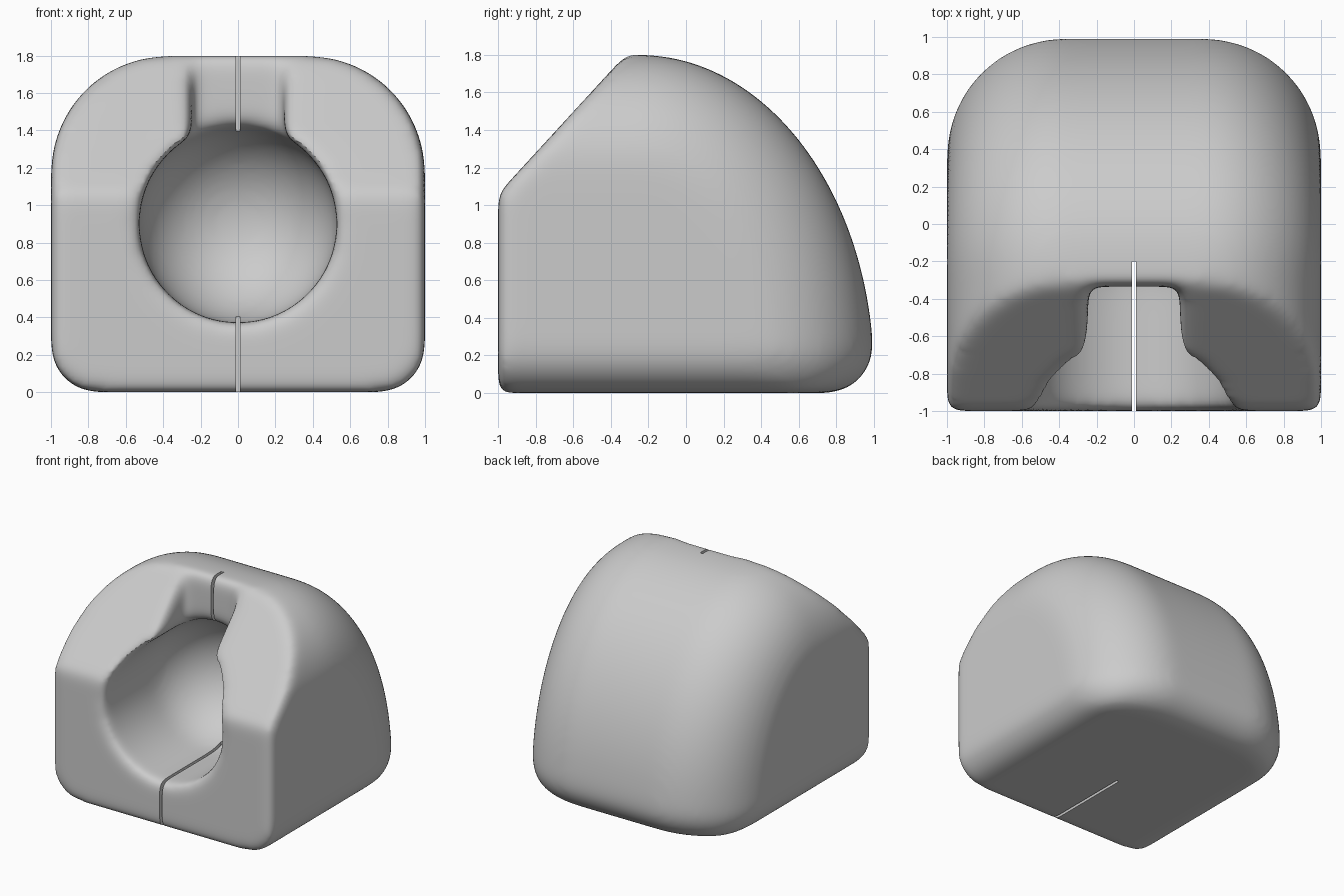
import bpy, bmesh
from math import sin, cos, pi, sqrt, hypot
from mathutils import Matrix, Vector

if "Cube" in bpy.data.objects:
    bpy.data.objects.remove(bpy.data.objects["Cube"], do_unlink=True)

SHOULDER, FOOT = 0.63, 0.25      # rounding radii of the upper and lower edges
STEPS = 16


def make_object(name, bm):
    bmesh.ops.recalc_face_normals(bm, faces=bm.faces)
    mesh = bpy.data.meshes.new(name)
    bm.to_mesh(mesh)
    bm.free()
    obj = bpy.data.objects.new(name, mesh)
    bpy.context.collection.objects.link(obj)
    return obj


def inset(x, radius):
    """How far an edge rounding pulls the outline in at this x."""
    t = min(max(0, abs(x) - (1 - radius)), radius)
    return radius - sqrt(max(0, radius ** 2 - t ** 2))


def slice_outline(x):
    """Side outline: flat front, sloped brow, curved back, rounded foot."""
    d, floor = inset(x, SHOULDER), inset(x, FOOT)
    top = 1.8 - d
    pts = [(-1, floor), (-1, 1.06), (-1 + (top - 1.06) / 1.09, top)]
    a, b, low = 1.25, 1.7, 0.09
    for i in range(25):
        t = pi / 2 + (low - pi / 2) * i / 24
        ny, nz = cos(t) / a, sin(t) / b
        n = hypot(ny, nz)
        pts.append((-0.25 + a * cos(t) - d * ny / n, 0.1 + b * sin(t) - d * nz / n))
    back, high = pts[-1]
    for i in range(1, 9):
        t = pi / 2 * i / 8
        pts.append((back - FOOT * (1 - cos(t)), high - (high - floor) * sin(t)))
    return [Vector((x, y, z)) for y, z in pts]


def box(name, low, high):
    bm = bmesh.new()
    low, high = Vector(low), Vector(high)
    bmesh.ops.create_cube(bm, size=1, matrix=Matrix.Translation((low + high) / 2)
                          @ Matrix.Diagonal((*(high - low), 1)))
    return make_object(name, bm)


def apply(obj, kind, **settings):
    mod = obj.modifiers.new(kind.title(), kind)
    for key, value in settings.items():
        setattr(mod, key, value)
    bpy.context.view_layer.objects.active = obj
    bpy.ops.object.modifier_apply(modifier=mod.name)


def cut(obj, cutter):
    apply(obj, "BOOLEAN", operation="DIFFERENCE", solver="EXACT", object=cutter)
    bpy.data.objects.remove(cutter, do_unlink=True)


# Body lofted from side outlines across the width
half = [1 - SHOULDER + SHOULDER * sin(pi / 2 * i / STEPS) for i in range(STEPS + 1)]
bm = bmesh.new()
rings = [[bm.verts.new(p) for p in slice_outline(x)]
         for x in [-x for x in reversed(half)] + half]
for r, s in zip(rings, rings[1:]):
    for i in range(len(r)):
        j = (i + 1) % len(r)
        bm.faces.new((r[i], r[j], s[j], s[i]))
bm.faces.new(rings[0])
bm.faces.new(rings[-1])
body = make_object("body", bm)

# Round cavity: a ball whose front half is pulled out through the front
bm = bmesh.new()
bmesh.ops.create_uvsphere(bm, u_segments=64, v_segments=32, radius=0.53,
                          matrix=Matrix.Rotation(pi / 2, 4, "X"))
for v in bm.verts:
    v.co += Vector((0, -0.37 - (0.9 if v.co.y < -0.01 else 0), 0.9))
cut(body, make_object("cavity_cutter", bm))

# Notch above the cavity
cut(body, box("notch_cutter", (-0.245, -1.3, 0.9), (0.245, -0.335, 2)))

# Soften every edge
apply(body, "REMESH", mode="VOXEL", voxel_size=0.024)
apply(body, "SMOOTH", factor=0.5, iterations=40)

# Thin slit through the top and the bottom
cut(body, box("slit_cutter", (-0.012, -1.3, -0.2), (0.012, -0.2, 2)))

# Material and shading
mat = bpy.data.materials.new("light grey")
mat.use_nodes = True
grey = (0.6, 0.6, 0.6, 1)
mat.diffuse_color = grey
mat.node_tree.nodes["Principled BSDF"].inputs["Base Color"].default_value = grey
body.data.materials.clear()
body.data.materials.append(mat)
for p in body.data.polygons:
    p.material_index = 0

bpy.ops.object.select_all(action="DESELECT")
body.select_set(True)
bpy.context.view_layer.objects.active = body
bpy.ops.object.shade_smooth_by_angle(angle=pi / 5)
